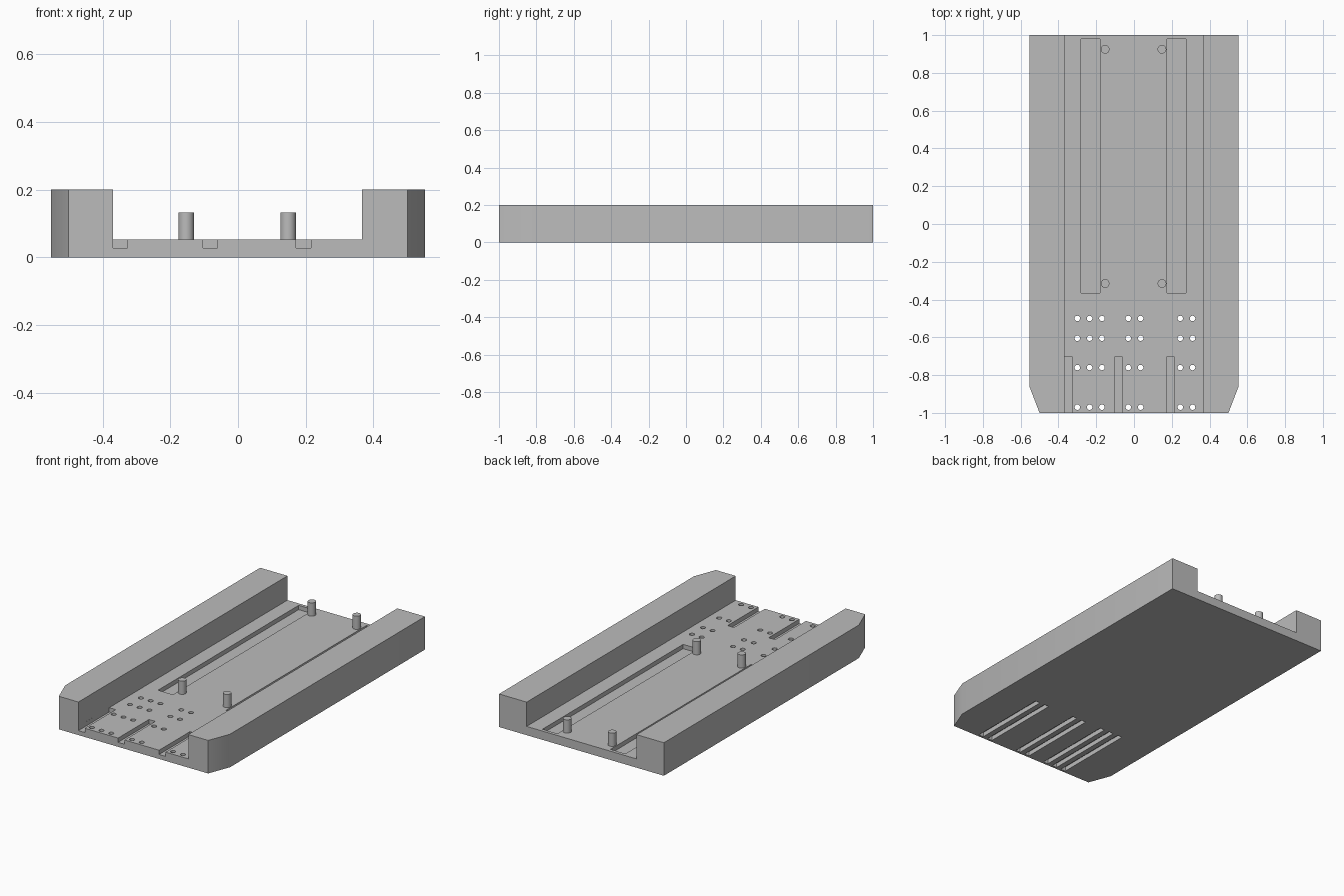
import bpy, bmesh, math

cube = bpy.data.objects.get("Cube")
if cube:
    bpy.data.objects.remove(cube)

grey = bpy.data.materials.new("plain grey")
grey.use_nodes = True
colour = (0.5, 0.5, 0.5, 1)
grey.diffuse_color = colour
grey.node_tree.nodes["Principled BSDF"].inputs["Base Color"].default_value = colour

DECK = 0.053
POCKET_FLOOR = 0.027


def add_prism(bm, outline, z0, z1):
    bottom = bm.faces.new([bm.verts.new((x, y, z0)) for x, y in outline])
    grown = bmesh.ops.extrude_face_region(bm, geom=[bottom])
    for v in grown["geom"]:
        if isinstance(v, bmesh.types.BMVert):
            v.co.z = z1


def rect(x0, x1, y0, y1):
    return [(x0, y0), (x1, y0), (x1, y1), (x0, y1)]


def circle(x, y, r, n=24):
    return [(x + r * math.cos(math.tau * i / n), y + r * math.sin(math.tau * i / n))
            for i in range(n)]


def make_object(name, outlines, z0, z1):
    bm = bmesh.new()
    for outline in outlines:
        add_prism(bm, outline, z0, z1)
    bmesh.ops.recalc_face_normals(bm, faces=bm.faces)
    mesh = bpy.data.meshes.new(name)
    bm.to_mesh(mesh)
    bm.free()
    mesh.materials.append(grey)
    obj = bpy.data.objects.new(name, mesh)
    bpy.context.collection.objects.link(obj)
    return obj


def smooth(obj):
    bpy.ops.object.select_all(action='DESELECT')
    obj.select_set(True)
    bpy.context.view_layer.objects.active = obj
    bpy.ops.object.shade_smooth_by_angle(angle=math.radians(30))


# Block with two chamfered front corners
tray = make_object("tray", [[(-0.5, -1), (0.5, -1), (0.552, -0.865),
                             (0.552, 1), (-0.552, 1), (-0.552, -0.865)]], 0, 0.2)

columns = [-0.30, -0.235, -0.17, -0.03, 0.035, 0.245, 0.31]
rows = [-0.5, -0.605, -0.76, -0.97]

# Channel, long pockets, front grooves, underside slots and screw holes
channel = make_object("channel_cutter", [rect(-0.369, 0.367, -1.1, 1.1)], DECK, 0.3)
pockets = make_object("pocket_cutter",
                      [rect(x, x + 0.1, -0.365, 0.98) for x in (-0.28, 0.175)]
                      + [rect(x, x + 0.043, -1.1, -0.705) for x in (-0.3688, -0.103, 0.172)],
                      POCKET_FLOOR, 0.1)
slots = make_object("slot_cutter",
                    [rect(x - 0.016, x + 0.016, -0.986, -0.484) for x in columns],
                    -0.1, 0.027)
holes = make_object("hole_cutter",
                    [circle(x, y, 0.0145) for x in columns for y in rows], -0.1, 0.1)

for cutter in (channel, pockets, slots, holes):
    cut = tray.modifiers.new(cutter.name, 'BOOLEAN')
    cut.operation = 'DIFFERENCE'
    cut.solver = 'EXACT'
    cut.object = cutter
    bpy.context.view_layer.objects.active = tray
    tray.select_set(True)
    bpy.ops.object.modifier_apply(modifier=cut.name)
    bpy.data.objects.remove(cutter)
smooth(tray)

# Four locating pegs
for end, y in (("back", 0.925), ("front", -0.315)):
    for side, x in (("left", 0.148), ("right", -0.153)):
        peg = make_object(f"{end}_{side}_peg", [circle(x, y, 0.023, 32)], DECK - 0.005, 0.133)
        smooth(peg)
